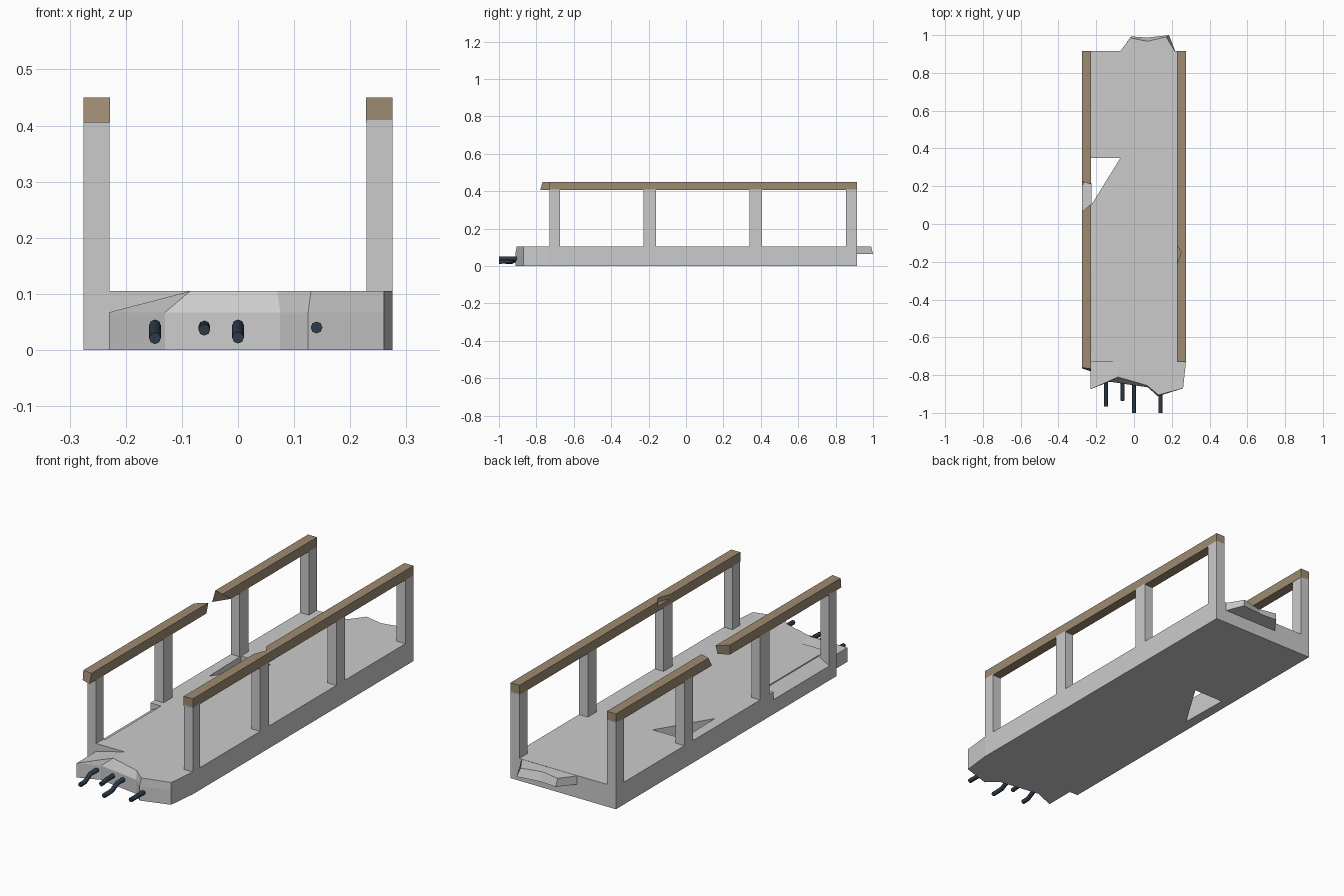
import bpy, bmesh
from mathutils import Vector

if "Cube" in bpy.data.objects:
    bpy.data.objects.remove(bpy.data.objects["Cube"])


def material(name, rgb):
    m = bpy.data.materials.new(name)
    m.diffuse_color = (*rgb, 1)
    m.use_nodes = True
    m.node_tree.nodes["Principled BSDF"].inputs["Base Color"].default_value = m.diffuse_color
    return m


wood = material("weathered_wood", (0.34, 0.26, 0.17))
steel = material("dark_steel", (0.027, 0.045, 0.07))


def make(name, verts, faces, mat=None):
    bm = bmesh.new()
    vs = [bm.verts.new(v) for v in verts]
    for f in faces:
        bm.faces.new([vs[i] for i in f])
    bmesh.ops.recalc_face_normals(bm, faces=bm.faces)
    me = bpy.data.meshes.new(name)
    bm.to_mesh(me)
    bm.free()
    ob = bpy.data.objects.new(name, me)
    bpy.context.collection.objects.link(ob)
    if mat:
        me.materials.append(mat)
    return ob


def loft(name, a, b, mat=None):
    """Closed solid between two matching outlines."""
    n = len(a)
    sides = [(i, (i + 1) % n, n + (i + 1) % n, n + i) for i in range(n)]
    return make(name, list(a) + list(b), sides + [tuple(range(n)), tuple(range(n, 2 * n))], mat)


def slab(name, outline, z0, z1, mat=None):
    return loft(name, [(x, y, z0) for x, y in outline], [(x, y, z1) for x, y in outline], mat)


def cut(target, cutter):
    cutter.hide_render = True
    mod = target.modifiers.new("break", 'BOOLEAN')
    mod.operation, mod.solver, mod.object = 'DIFFERENCE', 'EXACT', cutter
    bpy.context.view_layer.objects.active = target
    bpy.ops.object.modifier_apply(modifier=mod.name)
    bpy.data.objects.remove(cutter)


Z, M, B = 0.105, 0.067, 0.915

# Deck with a jagged front edge: ring of bottom, middle and top outlines
low = [(-0.275, B), (0.275, B), (0.275, -0.73), (0.26, -0.87), (0.125, -0.912),
       (0.075, -0.865), (-0.13, -0.835), (-0.23, -0.875), (-0.23, -0.73), (-0.275, -0.73)]
n = len(low)
verts = [(x, y, 0) for x, y in low] + [(x, y, M) for x, y in low]
top = [(-0.275, B), (0.275, B), (0.275, -0.73), (0.26, -0.87), (0.13, -0.905),
       (0.07, -0.855), (-0.085, -0.81), (-0.08, -0.73), (-0.23, -0.73), (-0.275, -0.73)]
verts += [(x, y, Z) for x, y in top]
faces = [tuple(range(n)), tuple(range(2 * n, 3 * n))]
faces += [(i, (i + 1) % n, n + (i + 1) % n, n + i) for i in range(n)]
faces += [(n + i, n + (i + 1) % n, 2 * n + (i + 1) % n, 2 * n + i)
          for i in (0, 1, 2, 3, 4, 5, 8, 9)]
# Sunken front corner and the small wall behind it
faces += [(16, 17, 26), (17, 27, 26), (17, 18, 27), (18, 28, 27)]
deck = make("bridge_deck", verts, faces)

# Triangular hole through the deck and chipped left kerb
cut(deck, slab("hole_cutter", [(-0.229, 0.35), (-0.072, 0.35), (-0.224, 0.104)], -0.1, 0.2))
section = [(-0.29, 0.06), (-0.29, 0.13), (-0.22, 0.13), (-0.22, 0.1)]
cut(deck, loft("kerb_cutter", [(x, -0.26, z) for x, z in section],
               [(x, -0.675, z) for x, z in section]))

# Broken tongue at the back
loft("back_tongue",
     [(-0.08, B - 0.01, 0.063), (-0.015, 0.993, 0.066), (0.07, 0.987, 0.066),
      (0.185, 1.0, 0.063), (0.222, B - 0.01, 0.063)],
     [(-0.08, B - 0.01, Z - 0.001), (-0.02, 0.985, Z - 0.001), (0.07, 0.967, Z - 0.001),
      (0.17, 0.99, Z - 0.001), (0.222, B - 0.01, Z - 0.001)])

# Railing posts
for side, s in (("left", -1), ("right", 1)):
    for k, (y0, y1) in enumerate([(-0.73, -0.675), (-0.228, -0.16), (0.34, 0.405), (0.855, 0.915)]):
        slab(f"{side}_post_{k + 1}", [(s * 0.229, y0), (s * 0.275, y0), (s * 0.275, y1), (s * 0.229, y1)],
             0.07 if s < 0 else 0.1, 0.41)


# Handrails: ends given as (outer, inner) y for bottom and top
def rail(name, s, front, back):
    def corners(e):
        (ob, ib), (ot, it) = e
        return [(s * 0.275, ob, 0.405), (s * 0.228, ib, 0.405),
                (s * 0.228, it, 0.45), (s * 0.275, ot, 0.45)]
    return loft(name, corners(front), corners(back), wood)


square = ((B, B), (B, B))
rail("left_handrail_front", -1, ((-0.765, -0.78), (-0.76, -0.767)), ((0.065, 0.09), (0.065, 0.105)))
rail("left_handrail_back", -1, ((0.20, 0.27), (0.225, 0.21)), square)
right = rail("right_handrail", 1, ((-0.73, -0.73), (-0.73, -0.73)), square)
cut(right, slab("chip_cutter", [(0.22, -0.10), (0.25, -0.15), (0.22, -0.23)], 0.43, 0.5))

# Bent reinforcing bars at the broken front
bars = [(-0.148, [(-0.8, 0.044), (-0.89, 0.044), (-0.93, 0.022), (-0.965, 0.021)]),
        (-0.06, [(-0.8, 0.042), (-0.89, 0.042), (-0.935, 0.036)]),
        (0.0, [(-0.8, 0.044), (-0.9, 0.044), (-0.94, 0.024), (-1.0, 0.022)]),
        (0.14, [(-0.8, 0.040), (-0.92, 0.040), (-1.0, 0.040)])]
for k, (x, path) in enumerate(bars):
    cu = bpy.data.curves.new(f"steel_bar_{k + 1}", 'CURVE')
    cu.dimensions = '3D'
    cu.bevel_depth, cu.bevel_resolution, cu.use_fill_caps = 0.0105, 2, True
    sp = cu.splines.new('POLY')
    sp.points.add(len(path) - 1)
    for p, (y, z) in zip(sp.points, path):
        p.co = (x, y, z, 1)
    cu.materials.append(steel)
    bpy.context.collection.objects.link(bpy.data.objects.new(cu.name, cu))
